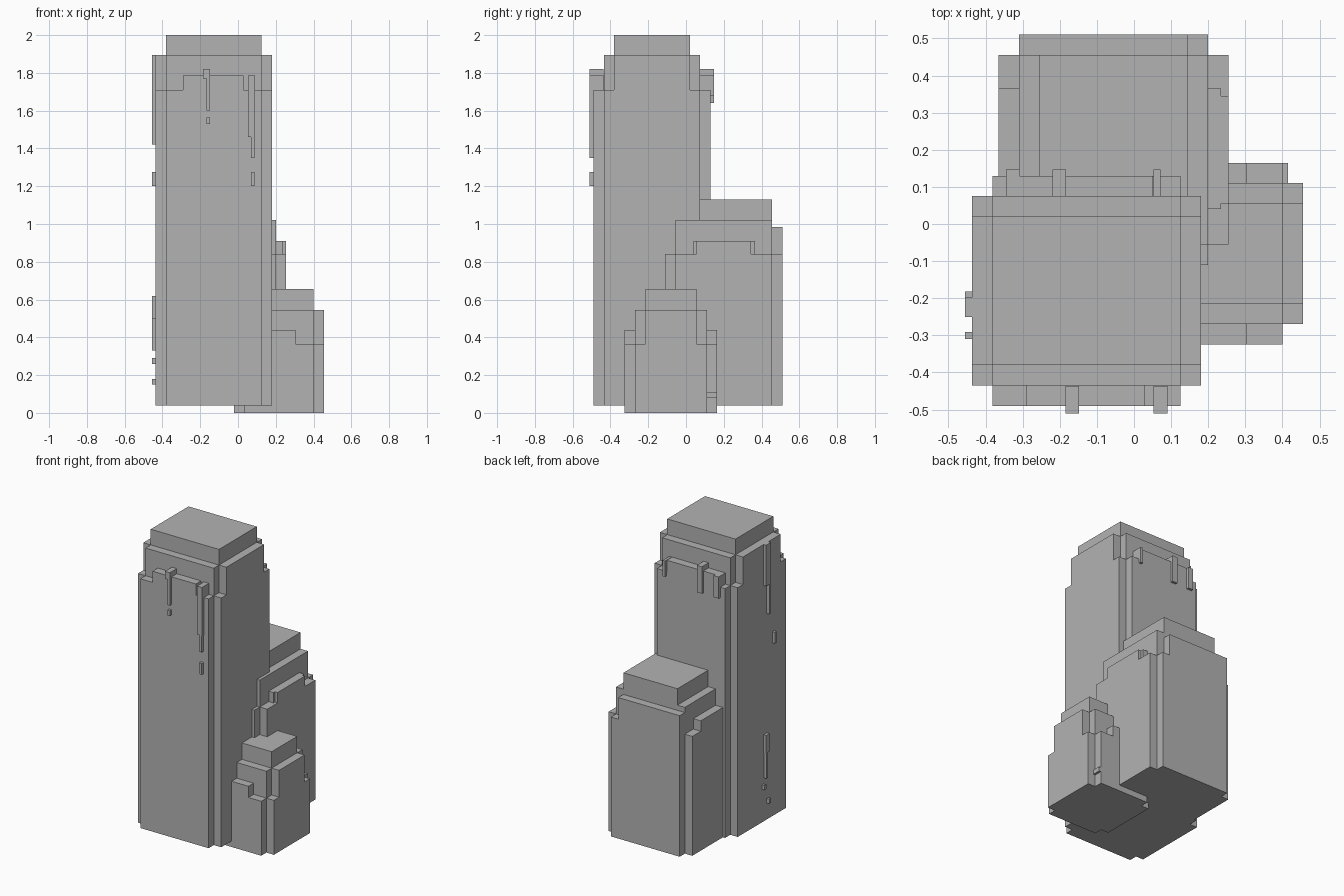
import bpy, bmesh
from mathutils import Matrix, Vector

cube = bpy.data.objects.get("Cube")
if cube:
    bpy.data.objects.remove(cube, do_unlink=True)

GREY = (0.45, 0.45, 0.45, 1)
stone = bpy.data.materials.new("stone_grey")
stone.use_nodes = True
stone.diffuse_color = GREY
stone.node_tree.nodes["Principled BSDF"].inputs["Base Color"].default_value = GREY

STEP = 0.055        # inset between neighbouring tiers
THIN = STEP / 3     # width of a thin drip
WIDE = THIN * 2
DEPTH = THIN * 4    # how far a drip reaches into the wall


def block(name, x, y, z):
    """Box spanning the (low, high) range given for each axis."""
    low, high = (Vector(corner) for corner in zip(x, y, z))
    place = Matrix.Translation((low + high) / 2)
    scale = Matrix.Diagonal((high - low).to_4d())
    bm = bmesh.new()
    bmesh.ops.create_cube(bm, size=1, matrix=place @ scale)
    mesh = bpy.data.meshes.new(name)
    bm.to_mesh(mesh)
    bm.free()
    mesh.materials.append(stone)
    obj = bpy.data.objects.new(name, mesh)
    bpy.context.collection.objects.link(obj)


def around(centre, half):
    return centre - half, centre + half


def pillar(name, centre, half, base, layers):
    """Nested blocks: each layer grows the cap outline by whole steps."""
    for part, grow_x, grow_y, top in layers:
        block(f"{name}_{part}",
              around(centre.x, half.x + grow_x * STEP),
              around(centre.y, half.y + grow_y * STEP),
              (base, top))


def notched_layers(shoulder, tier, top):
    """Square pillar with recessed corners, and slabs on front and back."""
    return [("cap", 0, 0, top),
            ("long_tier", 0, 1, tier),
            ("cross_tier", 1, 0, tier),
            ("body", 1, 1, shoulder),
            ("slabs", 0, 2, shoulder)]


# Tall pillar, with a raised crest on its front and back slabs
pillar("tall_pillar", Vector((-0.128, -0.18)), Vector((0.253, 0.2)), base=0.04,
       layers=notched_layers(shoulder=1.71, tier=1.895, top=2))
block("tall_front_crest", x=(-0.29, 0.03), y=(-0.49, -0.3), z=(1.6, 1.785))
block("tall_back_crest", x=(-0.345, 0.05), y=(-0.1, 0.13), z=(1.6, 1.785))

# Middle pillar, slabs on all four sides
pillar("middle_pillar", Vector((-0.055, 0.2)), Vector((0.2, 0.2)), base=0.04,
       layers=[("cap", 0, 0, 1.13),
               ("tier", 1, 1, 1.02),
               ("long_slabs", 1, 2, 0.84),
               ("cross_slabs", 2, 1, 0.84)])
block("middle_cap_back", x=around(-0.055, 0.2), y=(0.2, 0.455), z=(1, 1.13))
block("middle_back_crest", x=(-0.31, 0.145), y=(0.2, 0.51), z=(0.8, 0.985))
block("middle_side_crest", x=(-0.365, 0.235), y=(0.04, 0.365), z=(0.8, 0.91))
block("middle_left_crest", x=(0.1, 0.255), y=(0.055, 0.345), z=(0.8, 0.91))

# Small pillar, one crest runs through both slabs
pillar("small_pillar", Vector((0.217, -0.08)), Vector((0.183, 0.135)), base=0,
       layers=notched_layers(shoulder=0.365, tier=0.545, top=0.655))
block("small_crest", x=(0.035, 0.305), y=(-0.325, 0.165), z=(0.3, 0.44))
block("small_back_chip", x=(0.3, 0.415), y=(0.1, 0.165), z=(0.08, 0.11))


def drip(face, along, top, bottom, width=THIN):
    """Vertical streak on a wall of the tall pillar, starting at along."""
    span = (along, along + width)
    height = (bottom, top)
    if face == "front":
        block("front_drip", span, (-0.51, -0.51 + DEPTH), height)
    elif face == "back":
        block("back_drip", span, (0.147 - DEPTH, 0.147), height)
    else:
        block("right_drip", (-0.455, -0.455 + DEPTH), span, height)


# Front drips
drip("front", along=-0.185, top=1.82, bottom=1.77, width=WIDE)
drip("front", along=-0.167, top=1.8, bottom=1.6)
drip("front", along=-0.167, top=1.565, bottom=1.53)
drip("front", along=0.053, top=1.785, bottom=1.46, width=WIDE)
drip("front", along=0.07, top=1.5, bottom=1.35)
drip("front", along=0.07, top=1.275, bottom=1.2)

# Back drips
drip("back", along=-0.345, top=1.785, bottom=1.64, width=WIDE)
drip("back", along=-0.22, top=1.82, bottom=1.64, width=WIDE)
drip("back", along=0.053, top=1.785, bottom=1.68)

# Right side drips
drip("right", along=-0.235, top=1.895, bottom=1.62, width=WIDE)
drip("right", along=-0.25, top=1.895, bottom=1.42)
drip("right", along=-0.31, top=1.275, bottom=1.2)
drip("right", along=-0.235, top=0.62, bottom=0.5, width=WIDE)
drip("right", along=-0.22, top=0.55, bottom=0.33)
drip("right", along=-0.2, top=0.29, bottom=0.26)
drip("right", along=-0.25, top=0.18, bottom=0.15)
